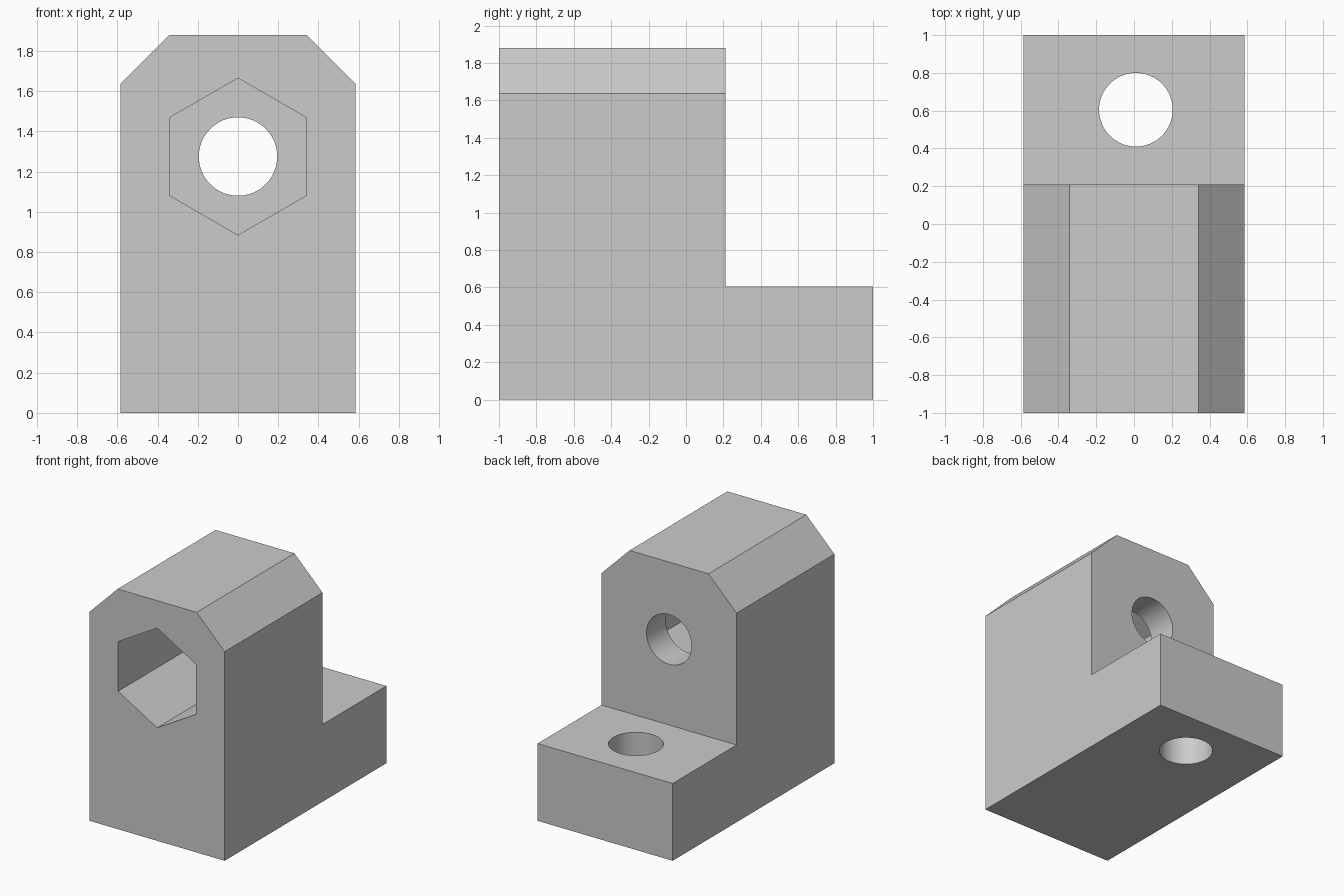
import bpy, bmesh, math

default = bpy.data.objects.get("Cube")
if default:
    bpy.data.objects.remove(default, do_unlink=True)

grey = bpy.data.materials.new("plain_grey")
grey.use_nodes = True
colour = (0.6, 0.6, 0.6, 1)
grey.diffuse_color = colour
grey.node_tree.nodes["Principled BSDF"].inputs["Base Color"].default_value = colour

HALF_W, HEIGHT, CHAMFER = 0.585, 1.88, 0.243
FRONT, STEP, BACK = -1.0, 0.21, 1.0
FOOT_H, BORE_Z, BORE_R = 0.605, 1.275, 0.195
POCKET_FLOOR = -0.03


def extrude(name, points, direction):
    """Solid made by sweeping a flat outline along a vector."""
    bm = bmesh.new()
    face = bm.faces.new([bm.verts.new(p) for p in points])
    swept = bmesh.ops.extrude_face_region(bm, geom=[face])["geom"]
    bmesh.ops.translate(bm, vec=direction,
                        verts=[g for g in swept if isinstance(g, bmesh.types.BMVert)])
    bmesh.ops.recalc_face_normals(bm, faces=bm.faces)
    mesh = bpy.data.meshes.new(name)
    bm.to_mesh(mesh)
    bm.free()
    mesh.materials.append(grey)
    obj = bpy.data.objects.new(name, mesh)
    bpy.context.collection.objects.link(obj)
    return obj


def ring(radius, sides, place):
    """Regular outline with its first corner pointing up."""
    angles = [2 * math.pi * i / sides for i in range(sides)]
    return [place(radius * math.sin(a), radius * math.cos(a)) for a in angles]


def apply_boolean(body, tool, operation):
    mod = body.modifiers.new(tool.name, "BOOLEAN")
    mod.operation, mod.object, mod.solver = operation, tool, "EXACT"
    bpy.context.view_layer.objects.active = body
    bpy.ops.object.modifier_apply(modifier=mod.name)
    bpy.data.objects.remove(tool, do_unlink=True)


# L-shaped block, swept across its width
side = [(FRONT, 0), (BACK, 0), (BACK, FOOT_H), (STEP, FOOT_H), (STEP, HEIGHT), (FRONT, HEIGHT)]
block = extrude("mounting_block", [(-HALF_W, y, z) for y, z in side], (2 * HALF_W, 0, 0))

# Chamfers along both upper edges
bm = bmesh.new()
bm.from_mesh(block.data)
upper = [e for e in bm.edges
         if all(v.co.z > HEIGHT - 0.01 for v in e.verts)
         and abs(e.verts[0].co.x - e.verts[1].co.x) < 0.01]
bmesh.ops.bevel(bm, geom=upper, offset=CHAMFER, offset_type="OFFSET", segments=1, affect="EDGES")
bm.to_mesh(block.data)
bm.free()

# Hexagonal nut pocket in the front
pocket = extrude("nut_pocket", ring(2 * BORE_R, 6, lambda u, v: (u, FRONT - 0.1, BORE_Z + v)),
                 (0, POCKET_FLOOR - FRONT + 0.1, 0))
apply_boolean(block, pocket, "DIFFERENCE")

# Round bore through the upright, from the pocket to the step
bore = extrude("upright_bore", ring(BORE_R, 64, lambda u, v: (u, POCKET_FLOOR - 0.1, BORE_Z + v)),
               (0, STEP - POCKET_FLOOR + 0.2, 0))
apply_boolean(block, bore, "DIFFERENCE")

# Vertical screw hole through the foot
hole = extrude("foot_hole", ring(BORE_R, 64, lambda u, v: (0.01 + u, 0.605 + v, -0.1)),
               (0, 0, FOOT_H + 0.2))
apply_boolean(block, hole, "DIFFERENCE")

# Smooth round walls, crisp corners
bpy.ops.object.select_all(action="DESELECT")
block.select_set(True)
bpy.context.view_layer.objects.active = block
bpy.ops.object.shade_smooth_by_angle(angle=math.radians(30))
